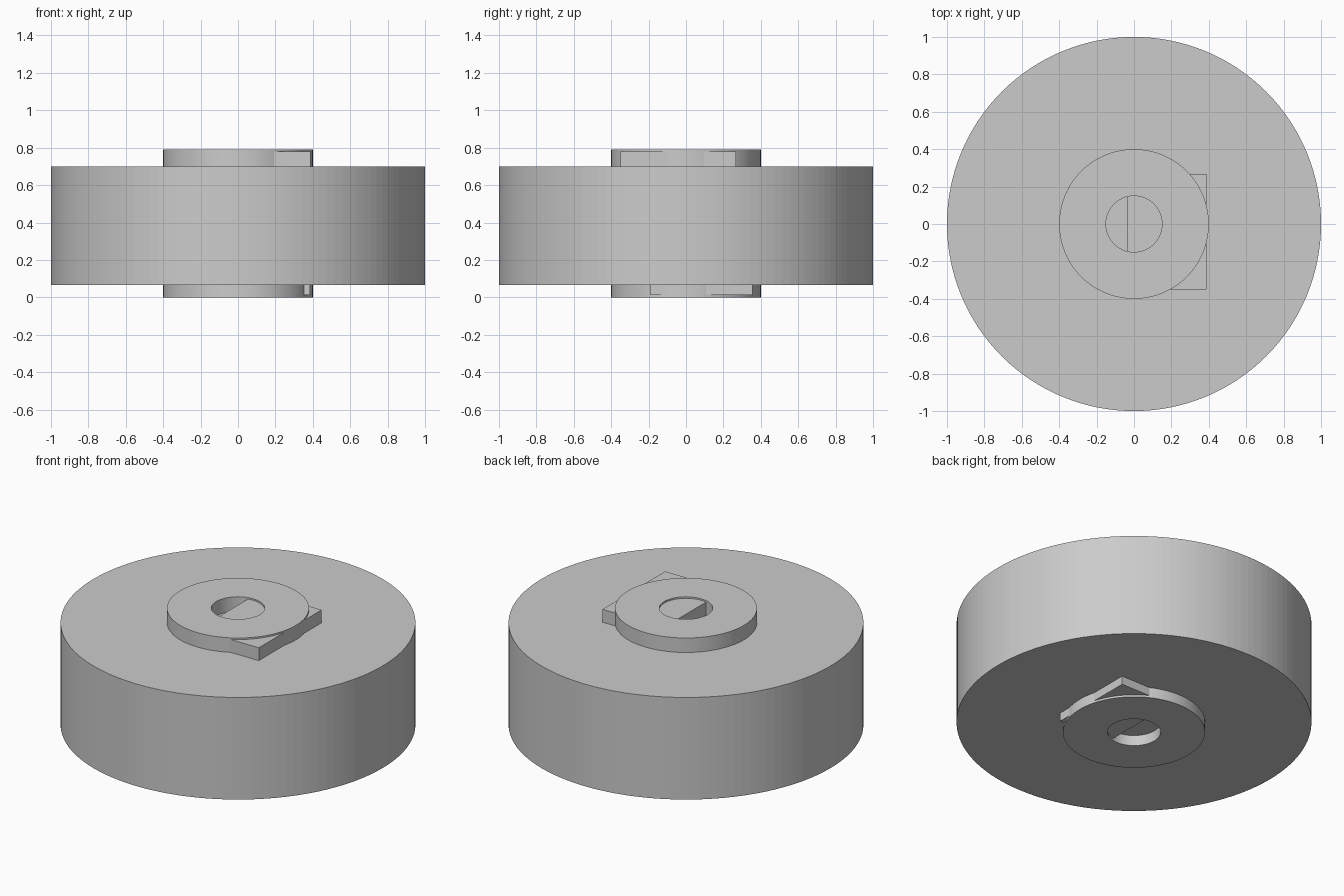
import bpy, bmesh
from math import cos, sin, tau

if "Cube" in bpy.data.objects:
    bpy.data.objects.remove(bpy.data.objects["Cube"])

SIDES = 128


def lathe(name, profile, closed):
    """Revolve (radius, z) points around z; open profiles get end caps."""
    bm = bmesh.new()
    rings = [[bm.verts.new((r * cos(tau * i / SIDES), r * sin(tau * i / SIDES), z))
              for i in range(SIDES)] for r, z in profile]
    pairs = list(zip(rings, rings[1:]))
    if closed:
        pairs.append((rings[-1], rings[0]))
    else:
        bm.faces.new(rings[0])
        bm.faces.new(rings[-1])
    for a, b in pairs:
        for i in range(SIDES):
            j = (i + 1) % SIDES
            bm.faces.new((a[i], a[j], b[j], b[i]))
    return finish(name, bm)


def block(name, x, y, z):
    """Box spanning the given (min, max) ranges."""
    bm = bmesh.new()
    bmesh.ops.create_cube(bm, size=1)
    for v in bm.verts:
        v.co = [r[0] if c < 0 else r[1] for c, r in zip(v.co, (x, y, z))]
    return finish(name, bm)


def finish(name, bm):
    bmesh.ops.recalc_face_normals(bm, faces=bm.faces)
    mesh = bpy.data.meshes.new(name)
    bm.to_mesh(mesh)
    bm.free()
    obj = bpy.data.objects.new(name, mesh)
    bpy.context.collection.objects.link(obj)
    return obj


def hub(name, z0, z1):
    return lathe(name, [(0.15, z0), (0.4, z0), (0.4, z1), (0.15, z1)], True)


# Solid wheel body
lathe("wheel_body", [(1, 0.065), (1, 0.70)], False)

# Ring hubs on both faces; the body closes the bore between them
hub("upper_hub", 0.70, 0.79)
hub("lower_hub", 0.0, 0.065)

# Flat plates running through the hubs, corners sticking out on the right
block("upper_plate", (-0.035, 0.388), (-0.35, 0.267), (0.70, 0.78))
block("lower_plate", (0.03, 0.385), (-0.19, 0.355), (0.013, 0.065))
